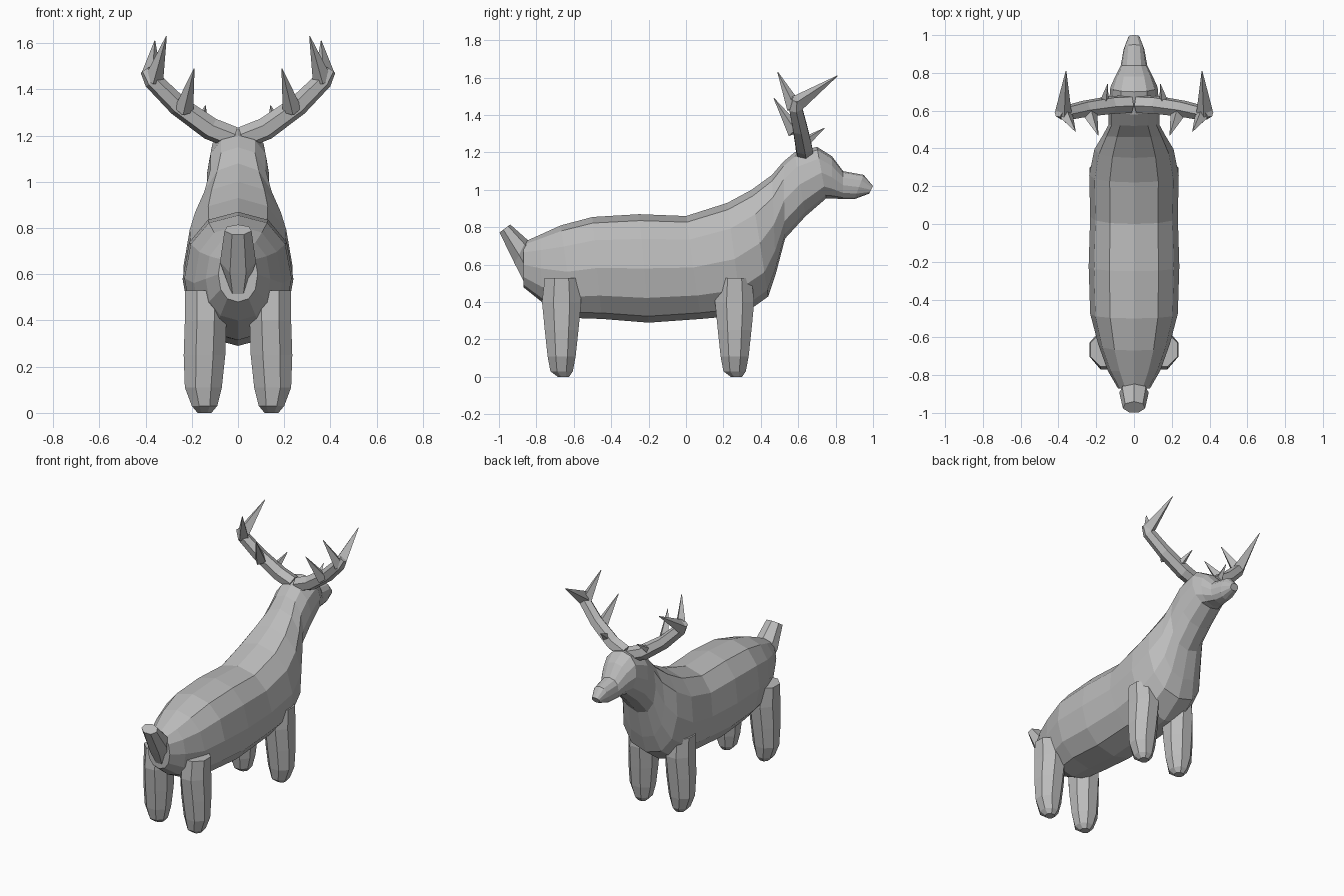
import bpy, bmesh, math
from mathutils import Vector

if "Cube" in bpy.data.objects:
    bpy.data.objects.remove(bpy.data.objects["Cube"])

grey = bpy.data.materials.new("stone grey")
grey.diffuse_color = (0.5, 0.5, 0.5, 1)
grey.use_nodes = True
grey.node_tree.nodes["Principled BSDF"].inputs["Base Color"].default_value = grey.diffuse_color


def loft(bm, rings):
    """Skin a list of point rings, cap both ends."""
    loops = [[bm.verts.new(p) for p in r] for r in rings]
    n = len(loops[0])
    for a, b in zip(loops, loops[1:]):
        for i in range(n):
            j = (i + 1) % n
            bm.faces.new((a[i], a[j], b[j], b[i]))
    bm.faces.new(loops[0])
    bm.faces.new(loops[-1])


def finish(bm, name):
    bmesh.ops.recalc_face_normals(bm, faces=bm.faces)
    me = bpy.data.meshes.new(name)
    bm.to_mesh(me)
    bm.free()
    me.materials.append(grey)
    ob = bpy.data.objects.new(name, me)
    bpy.context.collection.objects.link(ob)
    return ob


def power(v, e):
    return math.copysign(abs(v) ** e, v)


def section(ty, tz, by, bz, w, n, e):
    """Rounded section between a top and a bottom point of the side outline."""
    c, h = Vector((0, (ty + by) / 2, (tz + bz) / 2)), Vector((0, (ty - by) / 2, (tz - bz) / 2))
    pts = []
    for i in range(n):
        t = 2 * math.pi * i / n
        pts.append(c + h * power(math.cos(t), e) + Vector((w * power(math.sin(t), e), 0, 0)))
    return pts


def tube(bm, path, n=6):
    """Tube along (x, y, z, radius) points."""
    pts = [Vector(p[:3]) for p in path]
    rings = []
    for k, p in enumerate(pts):
        d = (pts[min(k + 1, len(pts) - 1)] - pts[max(k - 1, 0)]).normalized()
        u = d.cross(Vector((0, 1, 0.2))).normalized()
        v = d.cross(u)
        rings.append([p + path[k][3] * (u * math.cos(2 * math.pi * i / n) + v * math.sin(2 * math.pi * i / n))
                      for i in range(n)])
    loft(bm, rings)


# Body, neck and head: top y, z, bottom y, z, half width
outline = [
    (-.87, .72, -.87, .48, .085), (-.78, .76, -.77, .40, .14), (-.67, .81, -.60, .315, .19),
    (-.50, .855, -.45, .31, .232), (-.25, .87, -.20, .29, .24), (0, .86, .08, .31, .232),
    (.22, .93, .30, .33, .237), (.35, 1.00, .44, .43, .21), (.46, 1.08, .48, .55, .165),
    (.52, 1.15, .53, .74, .135), (.58, 1.20, .64, .86, .135), (.70, 1.23, .75, .955, .125),
    (.78, 1.18, .78, .955, .10), (.84, 1.10, .84, .95, .07), (.95, 1.08, .90, .95, .055),
    (1.0, 1.02, .98, .98, .03)]
bm = bmesh.new()
loft(bm, [section(*s, 12, 0.88) for s in outline])
finish(bm, "body_and_head")

# Upturned tail
bm = bmesh.new()
loft(bm, [section(*s, 7, 1.0) for s in [
    (-.82, .70, -.865, .49, .05), (-.85, .735, -.92, .60, .08), (-.94, .815, -1.0, .77, .06)]])
finish(bm, "tail")


# Legs: height, centre x, half width, centre y, half depth
def leg(name, side, y):
    bm = bmesh.new()
    rings = []
    for z, x, w, dy, d in [(0, .145, .03, .01, .03), (.03, .145, .055, 0, .06), (.11, .15, .08, 0, .075),
                           (.25, .145, .09, 0, .09), (.40, .14, .09, 0, .105), (.53, .14, .09, 0, .09)]:
        rings.append([(side * (x + w * math.cos(math.pi * (i + .5) / 4) / .924),
                       y + dy + d * math.sin(math.pi * (i + .5) / 4) / .924, z) for i in range(8)])
    loft(bm, rings)
    finish(bm, name)


for side, tag in ((1, "right"), (-1, "left")):
    leg("hind_leg_" + tag, side, -.665)
    leg("front_leg_" + tag, side, .26)

    # Antler beam with four pointed tines
    bm = bmesh.new()
    s = side
    tube(bm, [(s * .02, .635, 1.19, .05), (s * .12, .63, 1.23, .05), (s * .26, .61, 1.33, .045),
              (s * .37, .585, 1.44, .04), (s * .40, .59, 1.485, .025)])
    for base, tip, r in [((.375, .59, 1.46), (.36, .81, 1.61), .045),
                         ((.365, .58, 1.44), (.31, .49, 1.63), .042),
                         ((.235, .585, 1.31), (.19, .47, 1.49), .042),
                         ((.16, .64, 1.26), (.14, .74, 1.33), .028)]:
        tube(bm, [(s * base[0], *base[1:], r), (s * tip[0], *tip[1:], .002)], 4)
    finish(bm, "antler_" + tag)
